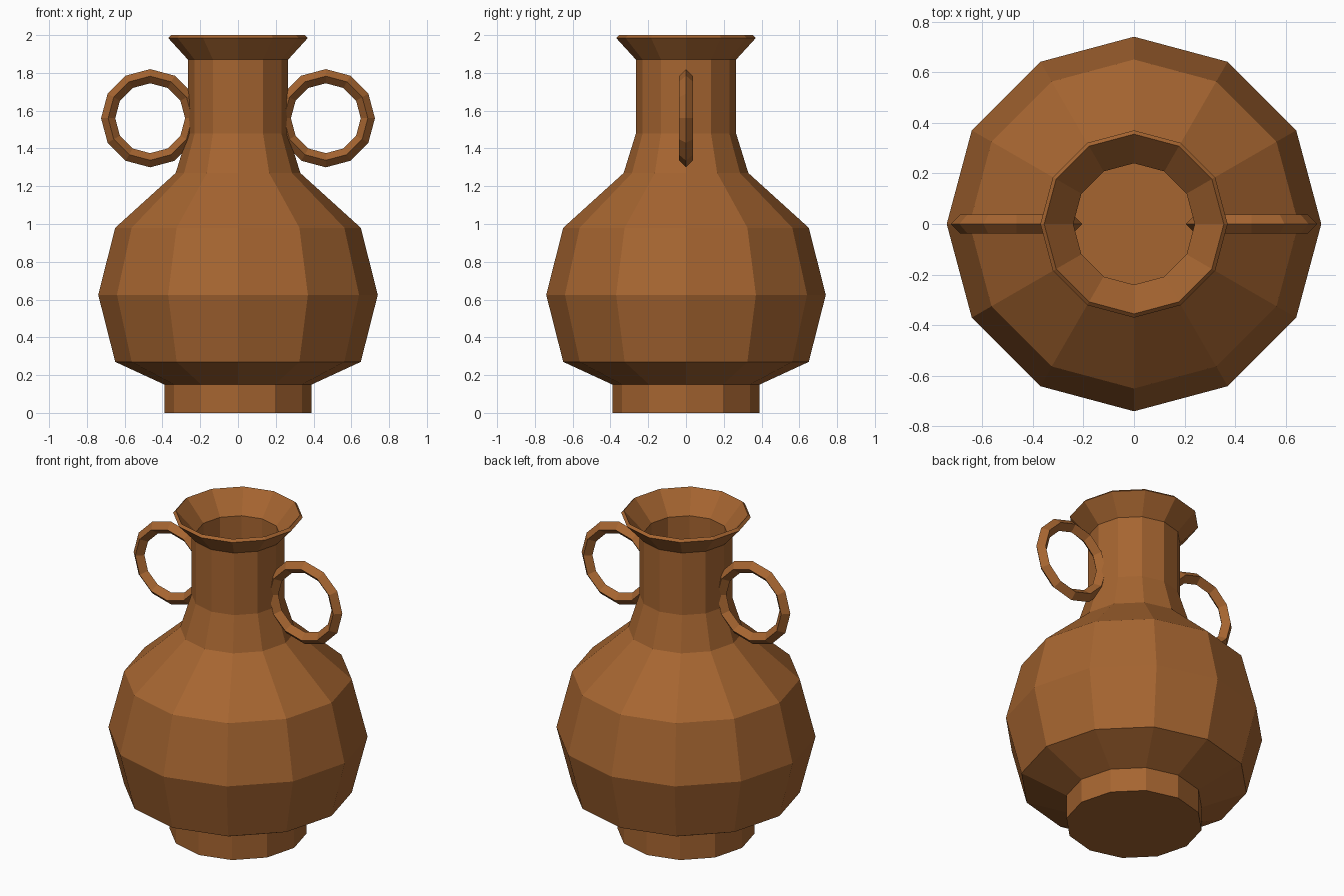
import bpy, bmesh
from math import cos, sin, tau

if "Cube" in bpy.data.objects:
    bpy.data.objects.remove(bpy.data.objects["Cube"])

SIDES = 12

clay = bpy.data.materials.new("clay")
clay.diffuse_color = (0.38, 0.13, 0.03, 1)
clay.use_nodes = True
clay.node_tree.nodes["Principled BSDF"].inputs["Base Color"].default_value = clay.diffuse_color


def finish(name, bm):
    bmesh.ops.recalc_face_normals(bm, faces=bm.faces)
    mesh = bpy.data.meshes.new(name)
    bm.to_mesh(mesh)
    bm.free()
    mesh.materials.append(clay)
    obj = bpy.data.objects.new(name, mesh)
    bpy.context.collection.objects.link(obj)
    return obj


def bridge(bm, a, b):
    n = len(a)
    for i in range(n):
        j = (i + 1) % n
        bm.faces.new((a[i], a[j], b[j], b[i]))


def lathe(name, profile):
    """Revolve (radius, z) points and cap both ends."""
    bm = bmesh.new()
    rings = [[bm.verts.new((r * cos(tau * i / SIDES), r * sin(tau * i / SIDES), z))
              for i in range(SIDES)] for r, z in profile]
    for a, b in zip(rings, rings[1:]):
        bridge(bm, a, b)
    bm.faces.new(rings[0])
    bm.faces.new(rings[-1])
    return finish(name, bm)


def ring_handle(name, cx, cz, major, minor):
    """Twelve-sided ring with a diamond cross-section, standing in the xz plane."""
    bm = bmesh.new()
    section = [(minor, 0), (0, minor), (-minor, 0), (0, -minor)]
    rings = []
    for i in range(SIDES):
        a = tau * i / SIDES
        rings.append([bm.verts.new((cx + (major + d) * cos(a), y, cz + (major + d) * sin(a)))
                      for d, y in section])
    for i in range(SIDES):
        bridge(bm, rings[i], rings[(i + 1) % SIDES])
    return finish(name, bm)


# Vase: foot, belly, shoulder, neck and flared lip, then down the hollow inside
outside = [(0.39, 0), (0.39, 0.15), (0.65, 0.27), (0.74, 0.625), (0.65, 0.98),
           (0.33, 1.27), (0.265, 1.48), (0.265, 1.87), (0.37, 1.985), (0.355, 2.0)]
inside = [(0.24, 1.87), (0.24, 1.48), (0.30, 1.26), (0.62, 0.97),
          (0.71, 0.625), (0.62, 0.29), (0.38, 0.18)]
lathe("vase_body", outside + inside)

# Ring handles on either side of the neck
for side, name in ((-1, "handle_left"), (1, "handle_right")):
    ring_handle(name, side * 0.465, 1.56, 0.2225, 0.0375)
